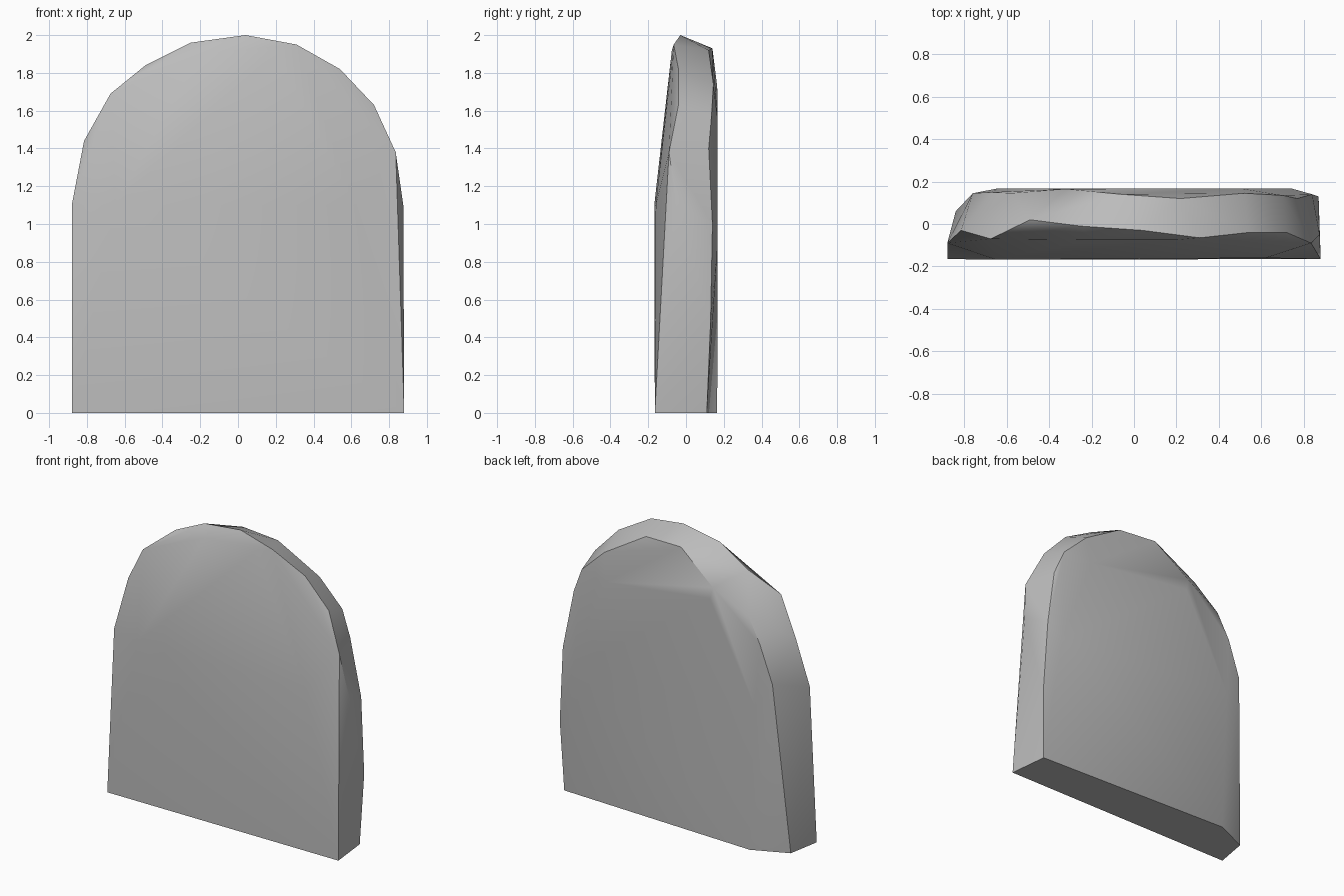
import bpy, bmesh, math

if "Cube" in bpy.data.objects:
    bpy.data.objects.remove(bpy.data.objects["Cube"], do_unlink=True)

# Stone material
stone = bpy.data.materials.new("grey_stone")
stone.use_nodes = True
grey = (0.5, 0.5, 0.5, 1)
stone.diffuse_color = grey
stone.node_tree.nodes["Principled BSDF"].inputs["Base Color"].default_value = grey

# Widest outline, along the front edge of the rim
front_rim = [
    (-.88, -.165, 0), (-.88, -.09, 1.1), (-.815, -.03, 1.44), (-.675, -.07, 1.69),
    (-.49, .02, 1.84), (-.25, -.01, 1.96), (.04, -.03, 2), (.31, -.065, 1.95),
    (.54, -.04, 1.82), (.72, -.04, 1.63), (.835, -.09, 1.38), (.875, -.05, 1.1),
    (.88, -.165, 0)]

# Worn outline along the back edge of the rim
back_rim = [
    (-.84, .06, 0), (-.76, .145, 1.17), (-.67, .15, 1.42), (-.58, .145, 1.59),
    (-.32, .165, 1.73), (-.06, .14, 1.93), (.22, .12, 1.92), (.52, .145, 1.74),
    (.7, .135, 1.57), (.77, .12, 1.4), (.84, .14, 1), (.87, .13, .48),
    (.85, .11, 0)]

# Flat areas: the front leans back above its shoulder, the back is upright
front_flat = [(-.65, -.168, 1.1), (.62, -.16, 1.1), (-.2, -.075, 1.9), (.2, -.075, 1.92)]
back_flat = [(-.6, .165, 0), (-.64, .168, 1), (.74, .168, .9), (.5, .168, 1.55),
             (-.3, .168, 1.65)]

# Wrap the points into one faceted slab
bm = bmesh.new()
for point in front_rim + back_rim + front_flat + back_flat:
    bm.verts.new(point)
hull = bmesh.ops.convex_hull(bm, input=bm.verts)
spare = {v for v in hull["geom_interior"] + hull["geom_unused"]
         if isinstance(v, bmesh.types.BMVert)}
bmesh.ops.delete(bm, geom=list(spare), context="VERTS")
bmesh.ops.dissolve_limit(bm, angle_limit=math.radians(0.5), verts=bm.verts, edges=bm.edges)
bmesh.ops.recalc_face_normals(bm, faces=bm.faces)

mesh = bpy.data.meshes.new("stone_slab")
bm.to_mesh(mesh)
bm.free()
mesh.materials.append(stone)
slab = bpy.data.objects.new("stone_slab", mesh)
bpy.context.collection.objects.link(slab)

# Soft shading with crisp worn edges
bpy.context.view_layer.objects.active = slab
slab.select_set(True)
bpy.ops.object.shade_smooth_by_angle(angle=math.radians(32))
